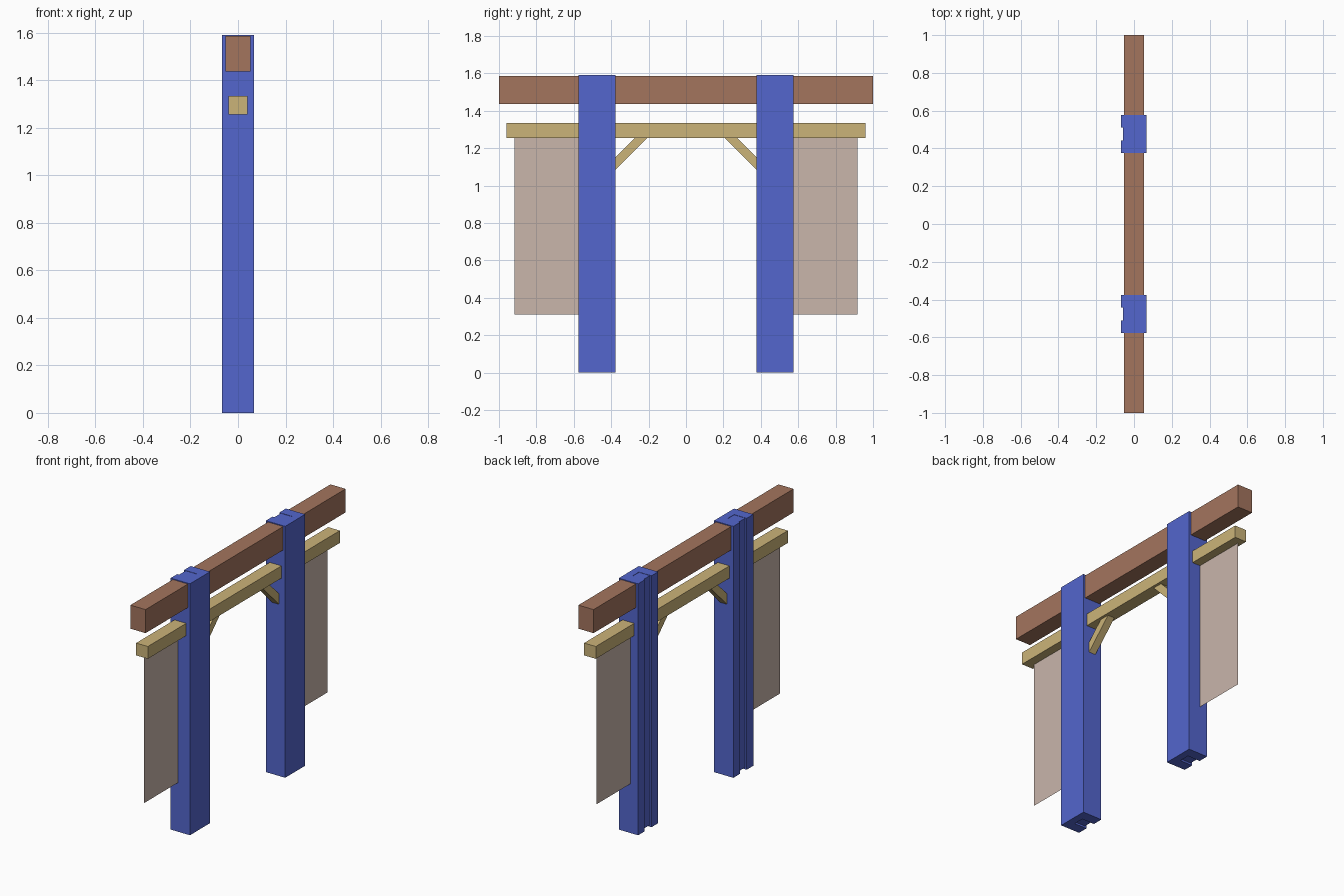
import bpy

if "Cube" in bpy.data.objects:
    bpy.data.objects.remove(bpy.data.objects["Cube"])


def material(name, rgb):
    m = bpy.data.materials.new(name)
    m.diffuse_color = (*[(c / 255) ** 2.2 for c in rgb], 1)
    m.use_nodes = True
    m.node_tree.nodes["Principled BSDF"].inputs["Base Color"].default_value = m.diffuse_color
    return m


BLUE = material("blue_paint", (84, 102, 204))
BROWN = material("brown_wood", (162, 116, 94))
TAN = material("tan_wood", (202, 178, 120))
CLOTH = material("cloth", (200, 180, 170))


def add_mesh(name, verts, faces, mat):
    me = bpy.data.meshes.new(name)
    me.from_pydata(verts, [], faces)
    me.materials.append(mat)
    ob = bpy.data.objects.new(name, me)
    bpy.context.collection.objects.link(ob)
    return ob


def prism(name, outline, axis, lo, hi, mat):
    """Extrude a 2D outline along x (outline is y,z) or z (outline is x,y)."""
    n = len(outline)
    if axis == 'z':
        verts = [(a, b, h) for h in (lo, hi) for a, b in outline]
    else:
        verts = [(h, a, b) for h in (lo, hi) for a, b in outline]
    # keep normals outward whichever way the outline winds
    area = sum(outline[i][0] * outline[(i + 1) % n][1]
               - outline[(i + 1) % n][0] * outline[i][1] for i in range(n))
    faces = [tuple(reversed(range(n))), tuple(range(n, 2 * n))]
    faces += [(i, (i + 1) % n, n + (i + 1) % n, n + i) for i in range(n)]
    if area < 0:
        faces = [tuple(reversed(f)) for f in faces]
    return add_mesh(name, verts, faces, mat)


def box(name, x0, x1, y0, y1, z0, z1, mat):
    return prism(name, [(x0, y0), (x1, y0), (x1, y1), (x0, y1)], 'z', z0, z1, mat)


# Horizontal timbers
box("top_beam", -0.053, 0.053, -1, 1, 1.437, 1.586, BROWN)
box("hanging_rail", -0.041, 0.041, -0.96, 0.96, 1.256, 1.334, TAN)

for side, s in (("left", -1), ("right", 1)):
    c = s * 0.476
    # Post: channel open toward -x, with a core set slightly back
    channel = [(-0.068, -0.1), (0.067, -0.1), (0.067, 0.1), (-0.068, 0.1),
               (-0.068, 0.034), (0.02, 0.034), (0.02, -0.034), (-0.068, -0.034)]
    prism(side + "_post", [(x, c + y) for x, y in channel], 'z', 0, 1.591, BLUE)
    box(side + "_post_core", -0.057, 0.02, c - 0.034, c + 0.034, 0.012, 1.589, BLUE)
    # Diagonal brace between post and rail
    brace = [(0.205, 1.256), (0.272, 1.256), (0.376, 1.152), (0.376, 1.086)]
    prism(side + "_brace", [(s * y, z) for y, z in brace], 'x', -0.024, 0.024, TAN)
    # Thin cloth banner under the rail end
    x = -0.015
    add_mesh(side + "_banner",
             [(x, s * 0.56, 0.312), (x, s * 0.917, 0.312),
              (x, s * 0.917, 1.257), (x, s * 0.56, 1.257)],
             [(0, 1, 2, 3) if s > 0 else (3, 2, 1, 0)], CLOTH)
